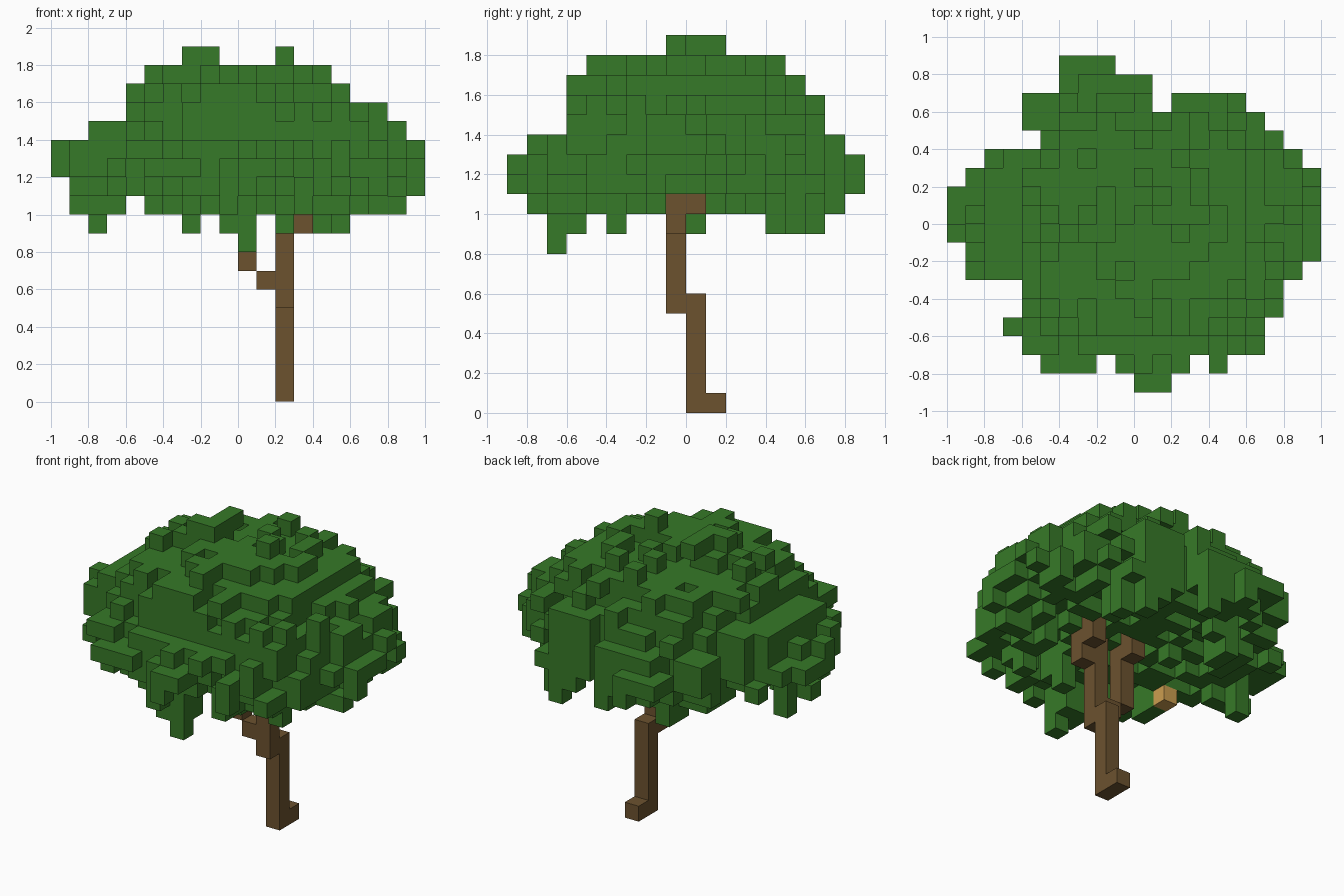
import bpy, bmesh, random

random.seed(11)
CELL = 0.1

cube = bpy.data.objects.get("Cube")
if cube:
    bpy.data.objects.remove(cube, do_unlink=True)


def make_material(name, rgb):
    mat = bpy.data.materials.new(name)
    mat.use_nodes = True
    mat.diffuse_color = (*rgb, 1)
    mat.node_tree.nodes["Principled BSDF"].inputs["Base Color"].default_value = (*rgb, 1)
    return mat


leaf_green = make_material("leaf green", (0.037, 0.192, 0.021))
bark_brown = make_material("bark brown", (0.150, 0.085, 0.028))
honey_tan = make_material("honey tan", (0.60, 0.34, 0.08))


def cells_of(rows, first):
    """Expand rows of start/end spans into a set of (column, row) cells."""
    return {(c, first + n) for n, spans in enumerate(rows)
            for a, b in spans for c in range(a, b)}


# Crown outlines in cells: rows run upward (front, side) or backward (plan)
front = cells_of([
    [(0, 1)],
    [(-8, -7), (-3, -2), (-1, 1), (2, 3), (4, 6)],
    [(-9, -6), (-5, 9)], [(-9, 10)], [(-10, 10)], [(-10, 10)], [(-8, 9)],
    [(-6, 8)], [(-6, 6)], [(-5, 5)], [(-3, -1), (2, 3)]], 8)
side = cells_of([
    [(-7, -6)],
    [(-7, -5), (-4, -3), (0, 1), (4, 7)],
    [(-8, 8)], [(-9, 9)], [(-9, 9)], [(-8, 8)], [(-6, 7)],
    [(-6, 7)], [(-6, 6)], [(-5, 5)], [(-1, 2)]], 8)
plan = cells_of([
    [(0, 2)], [(-5, -2), (-1, 3), (4, 5)], [(-6, 7)], [(-7, 7)], [(-6, 8)],
    [(-6, 8)], [(-9, 9)], [(-9, 10)], [(-10, 10)], [(-10, 10)], [(-10, 10)],
    [(-9, 10)], [(-8, 9)], [(-5, 8)], [(-6, 7)], [(-6, 1), (2, 6)],
    [(-4, 1)], [(-4, -1)]], -9)

# Trunk with a foot, a bend and two forking branches
trunk = {(2, 1, 0)}
trunk |= {(2, 0, k) for k in range(6)}
trunk |= {(2, -1, k) for k in range(5, 13)}
trunk |= {(1, -1, 6), (0, -1, 7), (0, -1, 8), (0, -1, 9)}
trunk |= {(i, j, k) for i, j in ((0, -1), (0, 0), (3, -1), (3, 0)) for k in (10, 11)}
trunk.add((3, -1, 9))

# Small hive under the crown
hive = {(-5, -3, 10)}


def crown_distance(i, j, k):
    x, y, z = i + 0.5 - 0.3, j + 0.5, k + 0.5 - 12
    return (x / 9.7) ** 2 + (y / 8.7) ** 2 + (z / (6.4 if z > 0 else 3.0)) ** 2


def kept_open(i, j, k):
    """Gaps under the crown around the branches and the hive."""
    return k == 10 and (i > -2 and -2 < j < 2 or -6 < i < -2 and -4 < j < 0)


# Crown: a rough ellipsoid held inside the outlines, with a ragged underside
hull = {(i, j, k) for i, j in plan for k in range(8, 19)
        if (i, k) in front and (j, k) in side and not kept_open(i, j, k)}
underside = {}
for i, j in sorted(plan):
    vaulted = crown_distance(i, j, 12) < 0.3
    underside[i, j] = random.choice((11, 11, 12, 12) if vaulted else (10, 11, 11, 12))
crown = {c for c in sorted(hull) if c[2] >= underside[c[:2]]
         and crown_distance(*c) + random.uniform(-0.08, 0.34) < 1}

# Hanging leaf clumps
for i, j in [(-8, 0), (-3, 4), (-3, 5), (-1, -6), (0, -6), (-1, -7), (0, -7),
             (2, -4), (5, -4), (4, 6), (5, 5)]:
    crown |= {(i, j, 9), (i, j, 10), (i, j, 11)} & hull
crown.add((0, -7, 8))

# Complete every outline with the cell closest to the crown's middle
for outline, a, b in ((front, 0, 2), (side, 1, 2), (plan, 0, 1)):
    for cell in sorted(outline):
        if not any((c[a], c[b]) == cell for c in crown):
            options = [c for c in sorted(hull) if (c[a], c[b]) == cell]
            if options:
                crown.add(min(options, key=lambda c: crown_distance(*c)))

# Leaves directly above the hive
crown |= {(i, j, k + 1) for i, j, k in hive}
crown -= trunk | hive
solid = crown | trunk | hive


def build_blocks(name, cells, material):
    """Make one mesh from cells, keeping only the exposed faces."""
    bm = bmesh.new()
    corners = {}

    def vert(p):
        if p not in corners:
            corners[p] = bm.verts.new([n * CELL for n in p])
        return corners[p]

    for c in sorted(cells):
        for axis in range(3):
            u, v = (axis + 1) % 3, (axis + 2) % 3
            for step in (-1, 1):
                near = list(c)
                near[axis] += step
                if tuple(near) in solid:
                    continue
                ring = []
                for du, dv in ((0, 0), (1, 0), (1, 1), (0, 1)):
                    p = list(c)
                    p[axis] += step > 0
                    p[u] += du
                    p[v] += dv
                    ring.append(vert(tuple(p)))
                bm.faces.new(ring if step > 0 else ring[::-1])
    mesh = bpy.data.meshes.new(name)
    bm.to_mesh(mesh)
    bm.free()
    mesh.materials.append(material)
    obj = bpy.data.objects.new(name, mesh)
    bpy.context.collection.objects.link(obj)
    return obj


build_blocks("leaf_crown", crown, leaf_green)
build_blocks("trunk_and_branches", trunk, bark_brown)
build_blocks("hive", hive, honey_tan)
